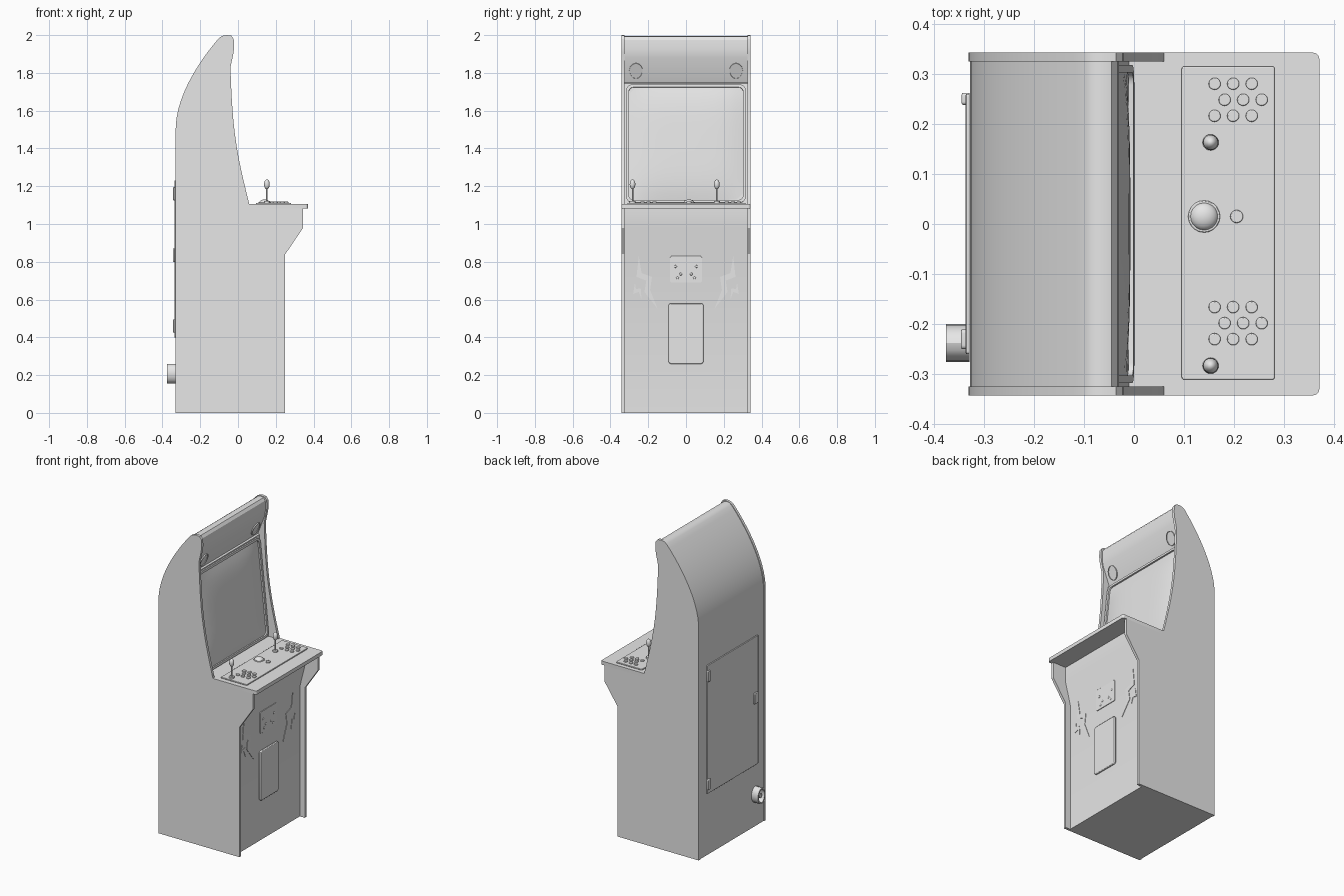
import bpy, bmesh, math
from mathutils import Matrix, Vector
from mathutils.geometry import interpolate_bezier

cube = bpy.data.objects.get("Cube")
if cube:
    bpy.data.objects.remove(cube, do_unlink=True)

GREY = (0.8, 0.8, 0.8, 1)
grey = bpy.data.materials.new("light_grey")
grey.use_nodes = True
grey.diffuse_color = GREY
grey.node_tree.nodes["Principled BSDF"].inputs["Base Color"].default_value = GREY

X, Y, Z = Vector((1, 0, 0)), Vector((0, 1, 0)), Vector((0, 0, 1))


def frame(origin, u, v):
    """Local axes u, v and their normal, placed at origin."""
    u, v = u.normalized(), v.normalized()
    m = Matrix((u, v, u.cross(v))).transposed().to_4x4()
    m.translation = origin
    return m


def finish(name, bm, matrix, bevel=0):
    bmesh.ops.recalc_face_normals(bm, faces=bm.faces)
    mesh = bpy.data.meshes.new(name)
    bm.to_mesh(mesh)
    bm.free()
    mesh.transform(matrix)
    mesh.materials.append(grey)
    obj = bpy.data.objects.new(name, mesh)
    bpy.context.collection.objects.link(obj)
    if bevel:
        mod = obj.modifiers.new("Bevel", "BEVEL")
        mod.width, mod.segments, mod.limit_method = bevel, 2, "ANGLE"
    bpy.ops.object.select_all(action="DESELECT")
    obj.select_set(True)
    bpy.context.view_layer.objects.active = obj
    bpy.ops.object.shade_smooth_by_angle(angle=math.radians(30))
    return obj


def slab(name, pts, depth, matrix, bevel=0, rim=0, sink=0):
    """Extruded outline; rim and sink recess the top face inside a border."""
    bm = bmesh.new()
    face = bm.faces.new([bm.verts.new((u, v, 0)) for u, v in pts])
    top = bmesh.ops.extrude_face_region(bm, geom=[face])["geom"]
    bmesh.ops.translate(bm, vec=(0, 0, depth), verts=[g for g in top if isinstance(g, bmesh.types.BMVert)])
    if rim:
        cap = [g for g in top if isinstance(g, bmesh.types.BMFace)]
        bmesh.ops.inset_region(bm, faces=cap, thickness=rim)
        low = bmesh.ops.extrude_face_region(bm, geom=cap)["geom"]
        bmesh.ops.delete(bm, geom=cap, context="FACES_ONLY")
        bmesh.ops.translate(bm, vec=(0, 0, -sink), verts=[g for g in low if isinstance(g, bmesh.types.BMVert)])
    return finish(name, bm, matrix, bevel)


def rounded(w, h, r, seg=5):
    pts = []
    for k, (sx, sy) in enumerate([(1, 1), (-1, 1), (-1, -1), (1, -1)]):
        for i in range(seg + 1):
            a = math.pi / 2 * (k + i / seg)
            pts.append((sx * (w / 2 - r) + r * math.cos(a), sy * (h / 2 - r) + r * math.sin(a)))
    return pts


def oval(a, b, n=24):
    return [(a * math.cos(2 * math.pi * i / n), b * math.sin(2 * math.pi * i / n)) for i in range(n)]


def ball(name, centre, size):
    bm = bmesh.new()
    bmesh.ops.create_uvsphere(bm, u_segments=20, v_segments=12, radius=1)
    return finish(name, bm, Matrix.Translation(centre) @ Matrix.Diagonal((*size, 1)))


def bezier(a, b, c, d):
    pts = [Vector((p[0], p[1], 0)) for p in (a, b, c, d)]
    return [(p.x, p.y) for p in interpolate_bezier(*pts, 16)]


# Side panels
back = bezier((-0.1, 1.985), (-0.2, 1.87), (-0.33, 1.68), (-0.33, 1.5))
screen_edge = bezier((0.06, 1.105), (-0.01, 1.38), (-0.03, 1.5), (-0.04, 1.83))
side = [(-0.33, 0), (0.25, 0), (0.25, 0.84), (0.345, 0.98), (0.345, 1.082), (0.06, 1.082)]
side += screen_edge + [(-0.024, 1.905), (-0.02, 1.94), (-0.023, 1.98), (-0.036, 1.997), (-0.06, 2), (-0.083, 1.996)] + back
for label, y in (("left", 0.342), ("right", -0.325)):
    slab("side_panel_" + label, side, 0.017, frame((0, y, 0), X, Z))

# Cabinet body between the side panels
body = [(-0.327, 0), (0.215, 0), (0.215, 0.84), (0.25, 0.98), (0.25, 1.09), (-0.008, 1.09),
        (-0.075, 1.745), (-0.085, 1.75), (-0.035, 1.88), (-0.03, 1.93), (-0.033, 1.975),
        (-0.045, 1.992), (-0.065, 1.996), (-0.083, 1.992)]
body += [(x + 0.003, z - 0.003) for x, z in back]
slab("cabinet_body", body, 0.65, frame((0, 0.325, 0), X, Z))

# Screen: raised bezel and bulging glass
up = Vector((-0.067, 0, 0.655))
screen = frame((-0.0415, 0, 1.425), Y, up)
outer, inner = rounded(0.635, 0.63, 0.035), rounded(0.605, 0.6, 0.025)
bm = bmesh.new()
rings = [[bm.verts.new((u, v, w)) for u, v in pts]
         for pts, w in ((outer, 0), (outer, 0.01), (inner, 0.01), (inner, 0))]
for a, b in zip(rings, rings[1:]):
    for i in range(len(a)):
        j = (i + 1) % len(a)
        bm.faces.new((a[i], a[j], b[j], b[i]))
finish("screen_bezel", bm, screen)
bm = bmesh.new()
bmesh.ops.create_grid(bm, x_segments=16, y_segments=16, size=1)
for v in bm.verts:
    x, y = v.co.x, v.co.y
    v.co = (x * 0.305, y * 0.3, 0.018 * (1 - x ** 4) * (1 - y ** 4) - 0.001)
finish("screen_glass", bm, screen)

# Speakers on the sloped panel under the marquee
for label, y in (("left", 0.265), ("right", -0.265)):
    slab("speaker_" + label, oval(0.036, 0.045), 0.007,
         frame((-0.062, y, 1.81), Y, Vector((0.05, 0, 0.13))), rim=0.004, sink=0.004)

# Control deck
corner = [(0.358 + 0.012 * math.sin(a), 0.33 + 0.012 * math.cos(a))
          for a in (math.pi / 2 * i / 4 for i in range(5))]
half = [(-0.02, 0.325), (0.06, 0.325), (0.06, 0.342)] + corner
deck = half + [(x, -y) for x, y in reversed(half)]
slab("control_deck", deck[::-1], 0.024, frame((0, 0, 1.081), X, Y))
slab("control_plate", rounded(0.186, 0.626, 0.006), 0.008, frame((0.188, 0.002, 1.104), X, Y), 0.002)


def disc(name, x, y, r, height, z=1.11):
    slab(name, oval(r, r, 20), height, frame((x, y, z), X, Y), min(0.002, r / 4))


# Two player stations: joystick and button cluster
for label, shift in (("left", 0), ("right", -0.446)):
    stick = 0.163 + shift
    disc("joystick_base_" + label, 0.153, stick, 0.016, 0.012)
    disc("joystick_shaft_" + label, 0.153, stick, 0.004, 0.085)
    ball("joystick_knob_" + label, (0.153, stick, 1.21), (0.015, 0.015, 0.026))
    for row, start in enumerate((0.161, 0.181, 0.161)):
        for col in range(3):
            disc("button_" + label, start + col * 0.037, 0.28 - row * 0.032 + shift, 0.012, 0.008)

# Trackball and centre button
disc("trackball_collar", 0.14, 0.015, 0.032, 0.006)
ball("trackball", (0.14, 0.015, 1.112), (0.028, 0.028, 0.018))
disc("centre_button", 0.205, 0.015, 0.013, 0.01)

# Front panel: coin door, coin plate and zigzag trim
front = lambda y, z: frame((0.214, y, z), Y, Z)
slab("coin_door", rounded(0.184, 0.32, 0.012), 0.013, front(0, 0.42), 0.004)
slab("coin_plate", rounded(0.17, 0.14, 0.01), 0.005, front(0, 0.76), 0.001)
for s in (-1, 1):
    for y, z in ((0.055, 0.775), (0.028, 0.735), (0.045, 0.715)):
        ball("coin_stud", (0.219, s * y, z), (0.004, 0.007, 0.007))
    big = [(0.25, 0.83), (0.262, 0.72), (0.21, 0.7), (0.22, 0.64), (0.15, 0.55),
           (0.19, 0.65), (0.18, 0.72), (0.235, 0.74)]
    small = [(0.27, 0.69), (0.28, 0.63), (0.25, 0.64), (0.235, 0.6), (0.24, 0.66), (0.265, 0.655)]
    for pts in (big, small):
        slab("zigzag_trim", [(s * y, z) for y, z in pts], 0.004, front(0, 0))

# Rear service door with hinges and latch
rear = lambda y, z: frame((-0.328, y, z), -Y, Z)
slab("rear_door", rounded(0.52, 0.83, 0.006), 0.008, rear(0, 0.815), 0.002)
for z in (1.16, 0.46):
    slab("door_hinge", rounded(0.024, 0.07, 0.006), 0.016, rear(0.25, z), 0.003)
slab("door_latch", rounded(0.04, 0.07, 0.008), 0.017, rear(-0.23, 0.835), 0.003)

# Power socket low on the back
slab("power_socket", oval(0.038, 0.052, 16), 0.047, rear(-0.238, 0.208), rim=0.009, sink=0.035)
slab("power_pin", oval(0.012, 0.016, 12), 0.04, rear(-0.238, 0.208))
